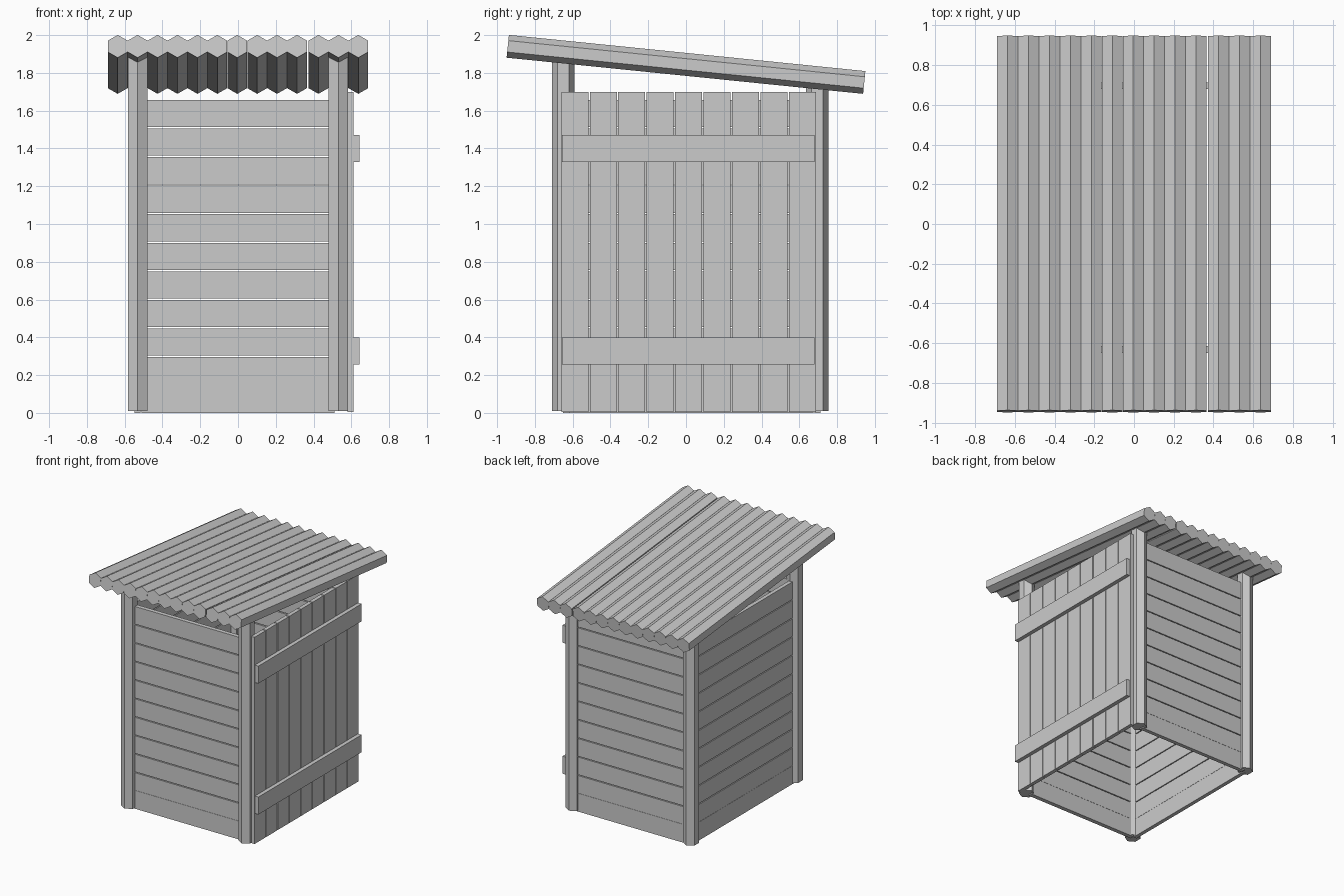
import bpy, bmesh, math
from mathutils import Matrix, Vector

if "Cube" in bpy.data.objects:
    bpy.data.objects.remove(bpy.data.objects["Cube"])

PITCH = math.radians(5.79)      # roof slope, falling towards the back
ROOF_Z = 1.845                  # roof centre height


def finish(name, bm):
    me = bpy.data.meshes.new(name)
    bm.to_mesh(me)
    bm.free()
    ob = bpy.data.objects.new(name, me)
    bpy.context.collection.objects.link(ob)
    return ob


def board(name, x, y, z):
    """Box from (min, max) ranges."""
    bm = bmesh.new()
    bmesh.ops.create_cube(bm, size=1)
    ranges = (x, y, z)
    size = Vector([b - a for a, b in ranges])
    mid = Vector([(a + b) / 2 for a, b in ranges])
    bmesh.ops.transform(bm, matrix=Matrix.Diagonal(size.to_4d()), verts=bm.verts)
    ob = finish(name, bm)
    ob.location = mid
    return ob


def hex_log(name, length, loc, rot_x=0.0):
    """Six-sided pole with corners pointing along local y."""
    bm = bmesh.new()
    bmesh.ops.create_cone(bm, cap_ends=True, segments=6, radius1=0.0605,
                          radius2=0.0605, depth=length)
    ob = finish(name, bm)
    ob.location = loc
    ob.rotation_euler = (rot_x, 0, 0)
    return ob


# roof logs, with one slightly wider joint
for i in range(13):
    x = -0.637 + i * 0.1055 + (0.008 if i >= 10 else 0)
    hex_log(f"roof_log_{i + 1}", 1.897, (x, 0, ROOF_Z), -(math.pi / 2 + PITCH))

# corner posts, ending inside the roof logs
for end, y in (("front", -0.65), ("back", 0.695)):
    top = ROOF_Z - y * math.tan(PITCH)
    for side, x in (("left", -0.531), ("right", 0.531)):
        hex_log(f"{end}_{side}_post", top - 0.01, (x, y, 0.01 + (top - 0.01) / 2))

# horizontal wall planks on front, back and left
for i in range(11):
    z0 = i * 0.1513
    z = (z0, z0 + (0.15 if i == 0 else 0.144))
    board(f"front_plank_{i + 1}", (-0.51, 0.51), (-0.65, -0.615), z)
    board(f"back_plank_{i + 1}", (-0.51, 0.51), (0.68, 0.712), z)
    board(f"left_plank_{i + 1}", (-0.547, -0.515), (-0.62, 0.675), z)

# upright planks of the right side
for i in range(9):
    y0 = -0.66 + i * 0.1505
    board(f"right_plank_{i + 1}", (0.58, 0.612), (y0, y0 + 0.143), (0.006, 1.70))

# cross battens
for name, z in (("lower_batten", (0.255, 0.398)), ("upper_batten", (1.328, 1.471))):
    board(name, (0.612, 0.644), (-0.656, 0.68), z)
